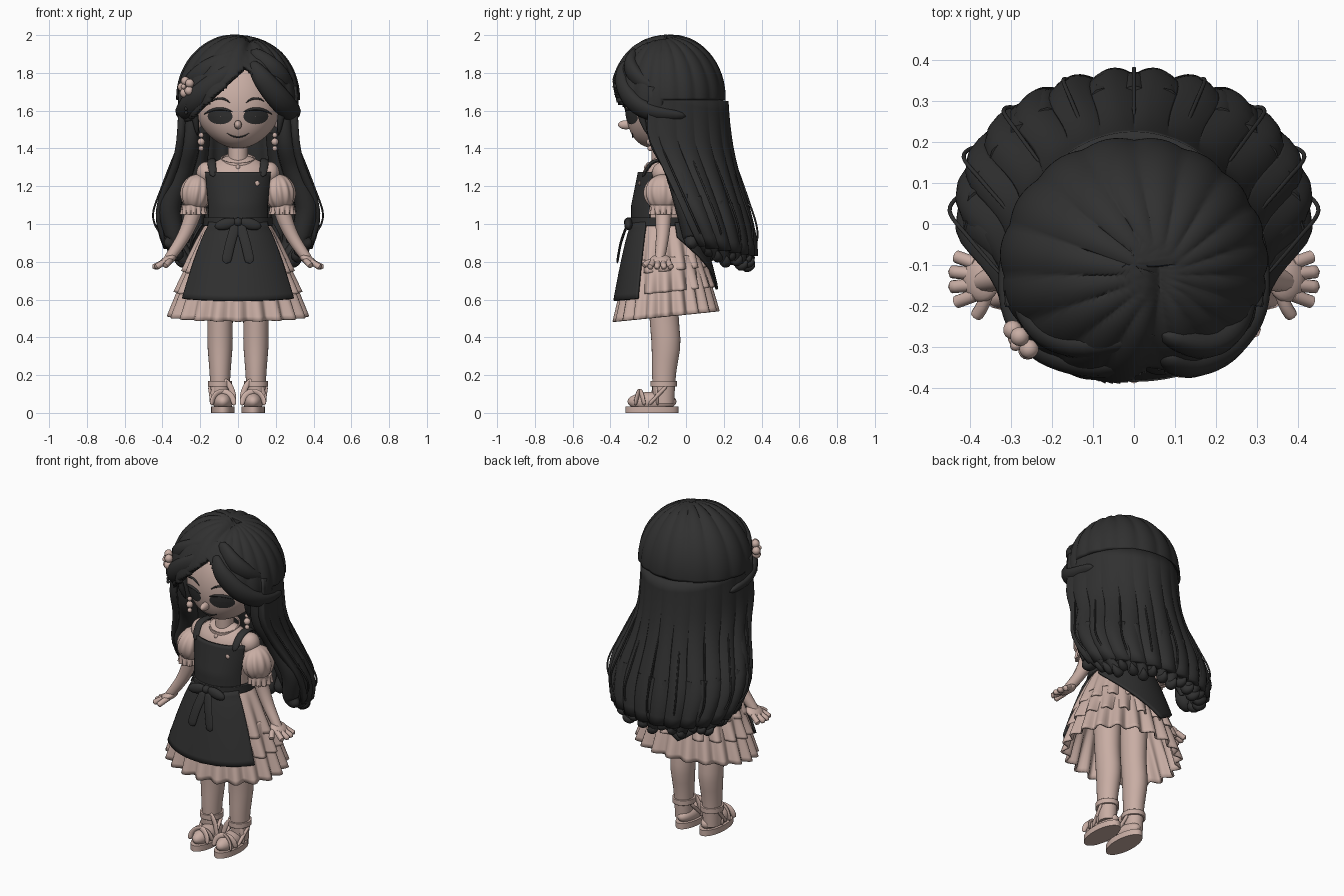
import bpy, bmesh, math
from math import sin, cos, pi, radians, exp, hypot, atan2, sqrt
from mathutils import Vector, Matrix
from mathutils.bvhtree import BVHTree

if "Cube" in bpy.data.objects:
    bpy.data.objects.remove(bpy.data.objects["Cube"])


def material(name, red, green, blue):
    mat = bpy.data.materials.new(name)
    mat.use_nodes = True
    mat.diffuse_color = (red, green, blue, 1)
    mat.node_tree.nodes["Principled BSDF"].inputs["Base Color"].default_value = mat.diffuse_color
    return mat


DARK = material("charcoal", .03, .03, .03)
PINK = material("dusty pink", .58, .42, .37)


def finish(name, bm, mat, thick=0, mirror=False):
    """Turn a bmesh into a smooth object, optionally thickened and mirrored across x."""
    bmesh.ops.recalc_face_normals(bm, faces=bm.faces)
    mesh = bpy.data.meshes.new(name)
    bm.to_mesh(mesh)
    bm.free()
    mesh.materials.append(mat)
    for poly in mesh.polygons:
        poly.use_smooth = True
    mesh.set_sharp_from_angle(angle=radians(55))
    ob = bpy.data.objects.new(name, mesh)
    bpy.context.collection.objects.link(ob)
    if thick:
        mod = ob.modifiers.new("thickness", "SOLIDIFY")
        mod.thickness, mod.offset = thick, 0
    if mirror:
        mod = ob.modifiers.new("mirror", "MIRROR")
        mod.use_mirror_merge = False


def loft(name, mat, rings, cyclic=True, cap=True, thick=0, mirror=False):
    """Skin a list of equal rings."""
    bm = bmesh.new()
    rows = [[bm.verts.new(point) for point in ring] for ring in rings]
    count = len(rows[0])
    for upper, lower in zip(rows, rows[1:]):
        for i in range(count if cyclic else count - 1):
            j = (i + 1) % count
            bm.faces.new((upper[i], upper[j], lower[j], lower[i]))
    if cap:
        bm.faces.new(rows[0])
        bm.faces.new(rows[-1])
    finish(name, bm, mat, thick, mirror)


def ring_point(shape, z, angle, grow=0, tilt=0):
    """Point on the ellipse (centre y, radius x, radius y) that shape gives at height z."""
    cy, rx, ry = shape(z)
    y = (ry + grow) * sin(angle)
    return Vector(((rx + grow) * cos(angle), cy + y, z + tilt * y))


def sheet(name, mat, top, bottom, shape, span=(0, 360), waves=0, amp=0, lobed=False,
          tilt=0, thick=0, cx=0, mirror=False, hem=lambda angle: 1):
    """Vertical wall following a shape rule, with waves growing towards its hem."""
    start, end = map(radians, span)
    full = span[1] - span[0] == 360
    count, levels = max(48, waves * 8), 14
    rings = []
    for level in range(levels + 1):
        t = level / levels
        ring = []
        for i in range(count if full else count + 1):
            a = start + (end - start) * i / count
            wave = abs(sin(waves * a / 2)) if lobed else cos(waves * a)
            z = top + (bottom - top) * t * hem(a)
            ring.append(ring_point(shape, z, a, amp * t * wave, tilt) + Vector((cx, 0, 0)))
        rings.append(ring)
    loft(name, mat, rings, full, full and not thick, thick, mirror)


def spline(points, steps=6):
    """Smooth interpolation through a few points."""
    pts = [Vector(p) for p in points]
    pts = [pts[0]] + pts + [pts[-1]]
    out = []
    for a, b, c, d in zip(pts, pts[1:], pts[2:], pts[3:]):
        for j in range(steps):
            t = j / steps
            out.append(b + (c - a + (2*a - 5*b + 4*c - d + (3*b - a - 3*c + d) * t) * t) * t / 2)
    return out + [pts[-1]]


# Radius rules along a tube
def blunt(t):
    return sqrt(1 - abs(2 * t - 1) ** 9)


def tip(t):
    return 1 - t ** 3


def lens(t):
    return sqrt(abs(sin(pi * t)))


def tube(name, mat, points, radius, taper=blunt, flat=1, mirror=False):
    path = spline(points)
    side, rings, last = Vector((0, 1, 0)), [], len(path) - 1
    for i, p in enumerate(path):
        along = (path[min(i + 1, last)] - path[max(i - 1, 0)]).normalized()
        side = (side - along * side.dot(along)).normalized()
        other = along.cross(side)
        r = max(radius * taper(i / last), .001)
        turns = [2 * pi * j / 12 for j in range(12)]
        rings.append([p + side * r * flat * cos(a) + other * r * sin(a) for a in turns])
    loft(name, mat, rings, mirror=mirror)


def ball(name, mat, loc, size, shape=None, segments=24, turn=0, mirror=False):
    bm = bmesh.new()
    bmesh.ops.create_uvsphere(bm, u_segments=segments, v_segments=segments // 2, radius=1)
    for v in bm.verts:
        if shape:
            shape(v.co)
        scaled = Vector(a * b for a, b in zip(v.co, size))
        v.co = Matrix.Rotation(turn, 3, 'Y') @ scaled + Vector(loc)
    finish(name, bm, mat, mirror=mirror)


# Head with a soft jaw and forward chin
def jaw(co):
    if co.z < 0:
        co.x *= 1 - co.z ** 2 / 8
        co.y -= co.z ** 2 / 5
    else:
        co.z *= 1.25


ball("head", PINK, (0, -.12, 1.62), (.225, .2, .22), jaw, 56)
scan = bmesh.new()
scan.from_mesh(bpy.data.objects["head"].data)
tree = BVHTree.FromBMesh(scan)
scan.free()


def on_face(x, z):
    hit = tree.ray_cast(Vector((x, -1, z)), Vector((0, 1, 0)))[0]
    return Vector((x, (hit.y if hit else -.2) - .004, z))


def face_line(name, left, right, height, radius, mirror=True):
    xs = [left + (right - left) * i / 6 for i in range(7)]
    tube(name, DARK, [on_face(x, height(x)) for x in xs], radius, lens, mirror=mirror)


EYE_X, EYE_Z = .095, 1.57
ball("nose", PINK, (0, -.318, 1.525), (.02, .042, .024))
face_line("mouth", -.06, .06, lambda x: 1.46 + 6 * x * x, .004, False)
face_line("eyebrows", .04, .14, lambda x: 1.665 - 8 * (x - EYE_X) ** 2, .006)
face_line("lashes", .03, .18, lambda x: 1.61 - 4 * (x - EYE_X) ** 2, .008)
turns = [2 * pi * i / 28 for i in range(28)]
loft("eyes", DARK, [[on_face(EYE_X + .066 * f * cos(a), EYE_Z + .042 * f * sin(a)) for a in turns]
                    for f in (.02, .3, .6, 1)], cap=False, mirror=True)
ball("ears", PINK, (.215, -.13, 1.55), (.03, .03, .045), mirror=True)
for i in range(3):
    r = .014 + .006 * (i % 2)
    ball("earrings", PINK, (.195, -.19, 1.47 - i * .035), (r, r, r), segments=12, mirror=True)

# Hair cap, parted off-centre and open at the face
PART = .06
bm = bmesh.new()
bmesh.ops.create_uvsphere(bm, u_segments=120, v_segments=80, radius=1)
for v in bm.verts:
    x, y, z = v.co
    away = hypot(x - .2, y + .1)
    groove = .965 + .03 * abs(sin(9 * atan2(y + .1, x - .2))) * min(1, 2 * away)
    v.co = Vector((.315 * x * groove, .295 * y * groove - .095, .325 * z * groove + 1.67))
    if y < 0 < z:
        v.co.z -= exp(-((v.co.x - PART) * 40) ** 2) / 40
gone = []
for f in bm.faces:
    c = f.calc_center_median()
    if c.z < (1.66 if c.y > -.12 else 1.47) or (c.y < -.19 and c.z < 1.83 - .95 * abs(c.x - .04)):
        gone.append(f)
bmesh.ops.delete(bm, geom=gone, context='FACES')
finish("hair_cap", bm, DARK, .03)


# Long back hair with grooved locks, curled tips and loose strands
def curtain(z):
    front = max(-.15, .1 - .45 * (z - .9))
    back = .2 + .14 * exp(-((z - .9) * 2.2) ** 2)
    return front, .295 + .105 * exp(-((z - 1.05) * 4.5) ** 2), back - front


DROOP = -.2
sheet("back_hair", DARK, 1.72, .88, curtain, (-8, 188), 24, .024, True, DROOP, .04)


def hair_path(angle, steps):
    return [ring_point(curtain, z, angle, grow, DROOP) for z, grow in steps]


for i in range(17):
    angle = pi * i / 16
    low = .86 - .02 * (i % 3)
    tube("hair_tip", DARK, hair_path(angle, ((1.15, 0), (.95, 0), (low, -.02), (low, .01), (low + .03, .025))),
         .035, tip)
    if i % 2 == 0:
        tube("loose_strand", DARK, hair_path(
            angle, ((1.4, .02), (1.2, .04), (1.05, .05), (.95, .03), (.9, -.03))), .005)

# Swept fringe, cheek and shoulder locks
for s in (1, -1):
    x = PART + s * .01
    tube("fringe", DARK, [(x, -.32, 1.86), (s * .11 + .02, -.34, 1.77), (s * .22, -.29, 1.66),
                          (s * .285, -.18, 1.59), (s * .295, 0, 1.57)], .062, lens, .7)
    tube("fringe_upper", DARK, [(x, -.27, 1.92), (s * .15 + .02, -.29, 1.83), (s * .24, -.22, 1.74),
                                (s * .28, -.05, 1.66)], .06, lens, .7)
tube("side_locks", DARK, [(.25, -.2, 1.65), (.25, -.15, 1.45), (.29, -.06, 1.3), (.36, 0, 1.1),
                          (.34, .03, .93), (.39, .02, .89)], .062, lens, mirror=True)
tube("inner_locks", DARK, [(.2, -.08, 1.5), (.22, -.01, 1.3), (.28, .07, 1), (.26, .1, .9)],
     .055, tip, mirror=True)
tube("cheek_wisps", DARK, [(.24, -.25, 1.64), (.225, -.23, 1.55), (.215, -.2, 1.47)], .02, tip, mirror=True)

# Flower clip with hanging beads
out = Vector((-.75, -.6, .1)).normalized()
across = out.cross(Vector((0, 0, 1))).normalized()
upward = out.cross(across)
clip = Vector((-.275, -.285, 1.725))
for i in range(5):
    a = 2 * pi * i / 5
    ball("flower_petal", PINK, clip + (across * cos(a) + upward * sin(a)) * .034, (.024, .024, .024), segments=14)
    ball("flower_bead", PINK if i < 2 else DARK, clip - Vector((0, 0, .055 + i / 50)), (.01, .01, .01), segments=10)
ball("flower_centre", PINK, clip + out * .018, (.014, .014, .014), segments=12)


# Neck, bodice and necklace
def body(z, gap=0):
    rise = max(0, z - 1.1)
    taper = sqrt(max(.05, min(1, (1.37 - z) * 12)))
    return -.125, (.15 + rise / 10) * taper + gap, (.14 - rise / 5) * taper + gap


sheet("neck", PINK, 1.45, 1.28, lambda z: (-.13, .052, .052))
sheet("bodice", PINK, 1.36, .95, body)
sheet("necklace", PINK, 1.35, 1.335, lambda z: (-.13, .087, .075), tilt=.35, thick=.008)
ball("pendant", PINK, (0, -.212, 1.3), (.012, .01, .015), segments=12)


# Skirt flare shared by the ruffled tiers and the apron
def flare(gap):
    def shape(z):
        s = max(0, 2 - 2 * z) ** .8
        return .015 * s - .12, .15 + .21 * s + gap, .14 + .125 * s + gap
    return shape


SIDES = (-38, 218)
TILT = .1
sheet("skirt_upper_tier", PINK, 1, .75, flare(.01), SIDES, 16, .016, tilt=TILT, thick=.01)
sheet("skirt_middle_tier", PINK, .82, .64, flare(.006), SIDES, 18, .02, tilt=TILT, thick=.01)
sheet("skirt_lower_tier", PINK, .85, .51, flare(-.004), waves=20, amp=.02, tilt=TILT, thick=.01)


# Apron with bib, pointed back panel, waistband, bow and straps
def point_hem(angle):
    return 1 - .8 * abs(angle - radians(100)) / radians(80)


sheet("apron_skirt", DARK, 1.02, .62, flare(.03), (-147, -33), tilt=TILT, thick=.014)
sheet("apron_bib", DARK, 1.275, 1, lambda z: body(z, .018), (-155, -25), thick=.014)
sheet("apron_back", DARK, 1, .64, flare(.04), (20, 180), tilt=TILT / 2, thick=.012, hem=point_hem)
sheet("waistband", DARK, 1.035, .99, lambda z: (-.125, .175, .165), thick=.016)
ball("bow_knot", DARK, (0, -.305, 1.01), (.024, .024, .024))
ball("bow_loops", DARK, (.065, -.305, 1), (.06, .022, .03), turn=.25, mirror=True)
tube("bow_tails", DARK, [(.01, -.31, 1), (.04, -.345, .9), (.065, -.365, .79)], .026, flat=.25, mirror=True)
tube("apron_straps", DARK, [(.13, -.23, 1.25), (.14, -.17, 1.33), (.13, -.06, 1.32), (.1, 0, 1.2), (.08, .03, 1)],
     .022, flat=.45, mirror=True)
ball("bib_button", PINK, (.1, -.245, 1.215), (.014, .006, .014), segments=12)


# Puff sleeves, arms and spread hands
def puff(co):
    gather = 1 + cos(12 * atan2(co.y, co.x)) * (1 - co.z ** 2) / 20
    co.x *= gather
    co.y *= gather


ball("shoulders", PINK, (.165, -.12, 1.27), (.055, .06, .06), mirror=True)
ball("sleeves", PINK, (.22, -.12, 1.165), (.082, .1, .098), puff, 72, -.15, True)
sheet("sleeve_cuffs", PINK, 1.1, 1.05, lambda z: (-.12, .058, .065), waves=12, amp=.01,
      thick=.01, cx=.235, mirror=True)
tube("arms", PINK, [(.21, -.12, 1.2), (.24, -.12, 1.05), (.29, -.125, .93), (.37, -.14, .81)],
     .052, lambda t: 1 - t / 2, mirror=True)
ball("palms", PINK, (.372, -.135, .808), (.05, .056, .024), turn=.5, mirror=True)
for i in range(4):
    fan = (i - 1.5) / 1.5
    y = .036 * fan - .135
    reach = .075 - .015 * fan ** 2
    tube("fingers", PINK, [(.38, y, .805), (.38 + reach, y + .022 * fan, .767)], .016, mirror=True)
tube("thumbs", PINK, [(.355, -.16, .81), (.37, -.2, .795), (.387, -.227, .777)], .016, mirror=True)


# Legs, feet and strappy sandals
def leg(z):
    calf = .012 * exp(-((z - .36) * 9) ** 2)
    r = .046 + .04 * z + calf / 2
    return calf - .118, r, r * 1.15


FOOT = .08
sheet("legs", PINK, .85, .05, leg, cx=.095, mirror=True)
ball("feet", PINK, (FOOT, -.18, .06), (.054, .13, .052), mirror=True)
sheet("sandal_soles", PINK, .035, 0, lambda z: (-.18, .062, .14), cx=FOOT, mirror=True)
sheet("ankle_straps", PINK, .17, .14, lambda z: (-.118, .058, .064), cx=.095, thick=.012, mirror=True)
for near, far in ((-.27, -.22), (-.22, -.27), (-.18, -.15)):
    height = .05 + .35 * (near + far + .5)
    arch = [(FOOT - .06 * cos(a), near + (far - near) * a / pi, .04 + (height + .02) * sin(a))
            for a in [pi * i / 6 for i in range(7)]]
    tube("sandal_straps", PINK, arch, .015, flat=.5, mirror=True)
for side in (-.055, .055):
    tube("side_straps", PINK, [(FOOT + side, -.2, .04), (.095 + side, -.1, .145)], .01, mirror=True)
